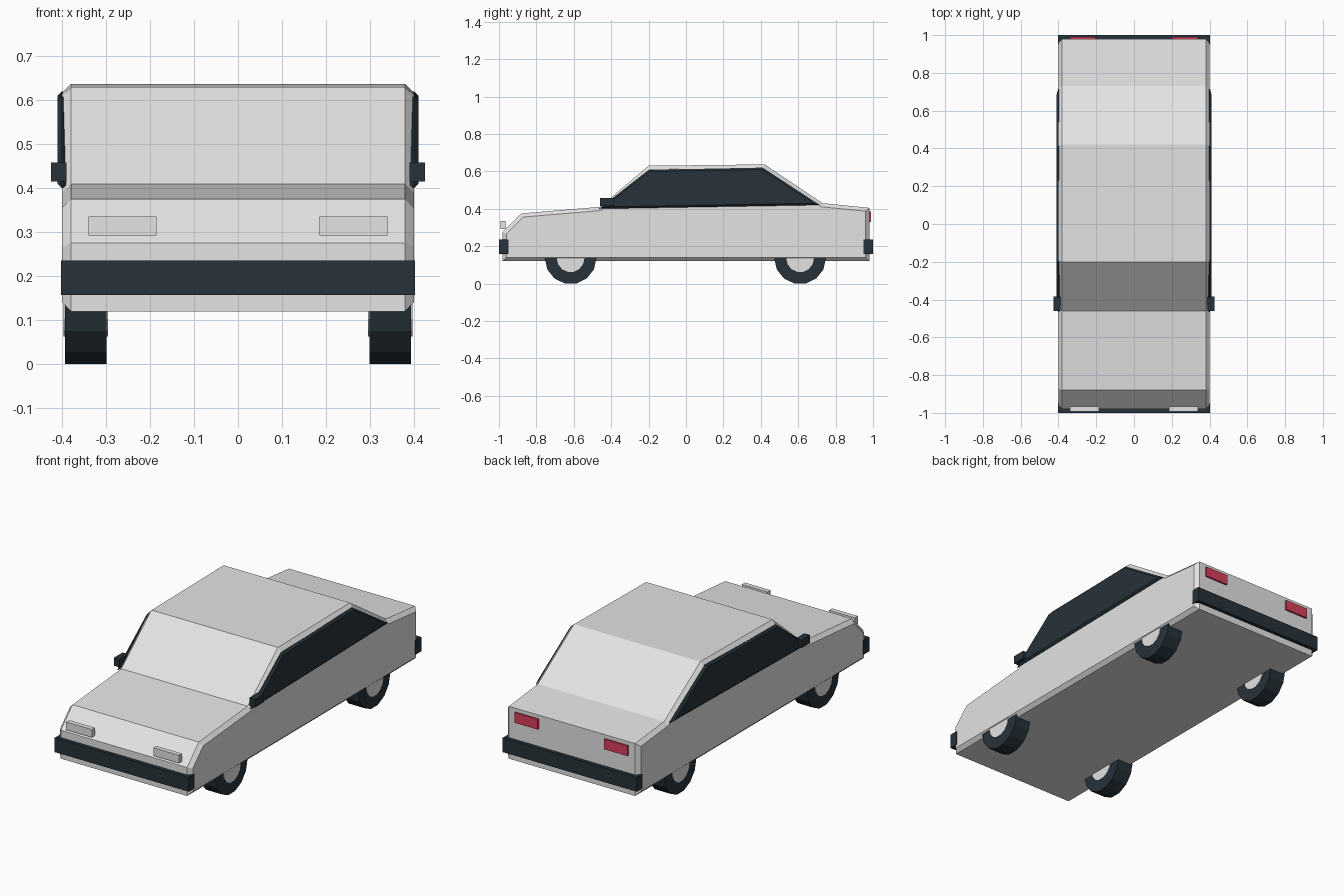
import bpy, bmesh, math
from mathutils import Matrix

cube = bpy.data.objects.get("Cube")
if cube:
    bpy.data.objects.remove(cube, do_unlink=True)


def material(name, rgb):
    m = bpy.data.materials.new(name)
    m.use_nodes = True
    m.diffuse_color = (*rgb, 1)
    m.node_tree.nodes["Principled BSDF"].inputs["Base Color"].default_value = (*rgb, 1)
    return m


PAINT = material("pale grey paint", (0.77, 0.77, 0.775))
DARK = material("blue black", (0.019, 0.032, 0.041))
RED = material("tail light red", (0.7, 0.05, 0.11))


def finish(bm, name, mat):
    bmesh.ops.recalc_face_normals(bm, faces=bm.faces)
    mesh = bpy.data.meshes.new(name)
    bm.to_mesh(mesh)
    bm.free()
    mesh.materials.append(mat)
    obj = bpy.data.objects.new(name, mesh)
    bpy.context.collection.objects.link(obj)
    return obj


def box(name, mat, x, y, z):
    """Box between the given (low, high) pairs."""
    bm = bmesh.new()
    size = [b - a for a, b in (x, y, z)]
    mid = [(a + b) / 2 for a, b in (x, y, z)]
    bmesh.ops.create_cube(bm, size=1, matrix=Matrix.Translation(mid) @ Matrix.Diagonal((*size, 1)))
    return finish(bm, name, mat)


def slab(name, mat, profile, x0, x1, bevel):
    """Side profile (y, z) stretched from x0 to x1, chamfered round both side faces."""
    bm = bmesh.new()
    face = bm.faces.new([bm.verts.new((x0, y, z)) for y, z in profile])
    new = bmesh.ops.extrude_face_region(bm, geom=[face])["geom"]
    for v in new:
        if isinstance(v, bmesh.types.BMVert):
            v.co.x = x1
    bmesh.ops.recalc_face_normals(bm, faces=bm.faces)
    rim = [e for e in bm.edges if abs(e.verts[0].co.x - e.verts[1].co.x) < 1e-5]
    bmesh.ops.bevel(bm, geom=rim, offset=bevel, segments=1, affect='EDGES')
    return finish(bm, name, mat)


def wheel_ring(name, mat, x, y, z, outer, inner, width):
    """Short cylinder along x, or a ring when inner is above zero."""
    bm = bmesh.new()
    sides = 14
    loops = []
    for r, side in ((outer, -1), (outer, 1), (inner, 1), (inner, -1)):
        loop = []
        for i in range(sides):
            a = (i + 0.5) * math.tau / sides
            loop.append(bm.verts.new((x + side * width / 2, y + r * math.sin(a), z - r * math.cos(a))))
        loops.append(loop)
    for k in range(4):
        a, b = loops[k], loops[(k + 1) % 4]
        for i in range(sides):
            j = (i + 1) % sides
            bm.faces.new((a[i], a[j], b[j], b[i]))
    return finish(bm, name, mat)


def disc(name, mat, x, y, z, r, width):
    bm = bmesh.new()
    bmesh.ops.create_cone(bm, cap_ends=True, segments=14, radius1=r, radius2=r, depth=width,
                          matrix=Matrix.Translation((x, y, z)) @ Matrix.Rotation(math.pi / 2, 4, 'Y'))
    return finish(bm, name, mat)


# Body shell
slab("body", PAINT, [(-0.98, 0.12), (-0.98, 0.275), (-0.88, 0.375), (-0.46, 0.41), (-0.2, 0.63),
                     (0.42, 0.637), (0.73, 0.43), (0.98, 0.405), (0.98, 0.12)], -0.4, 0.4, 0.02)

# Bumpers
box("front_bumper", DARK, (-0.403, 0.403), (-1, -0.95), (0.157, 0.235))
box("rear_bumper", DARK, (-0.403, 0.403), (0.95, 1), (0.157, 0.235))

window = [(-0.465, 0.4), (-0.2, 0.608), (0.41, 0.62), (0.715, 0.42)]
for label, s in (("left", 1), ("right", -1)):
    def span(a, b):
        return tuple(sorted((s * a, s * b)))

    # Side glass and door mirror
    slab(label + "_side_window", DARK, window, *span(0.388, 0.411), 0.01)
    box(label + "_mirror", DARK, span(0.39, 0.425), (-0.46, -0.385), (0.415, 0.458))
    # Lamps
    box(label + "_headlight", PAINT, span(0.185, 0.34), (-0.992, -0.966), (0.292, 0.335))
    box(label + "_tail_light", RED, span(0.2, 0.34), (0.97, 0.99), (0.33, 0.385))
    # Wheels
    for end, y in (("front", -0.617), ("rear", 0.61)):
        name = label + "_" + end
        wheel_ring(name + "_tyre", DARK, s * 0.346, y, 0.135, 0.138, 0.073, 0.094)
        disc(name + "_hub", PAINT, s * 0.346, y, 0.135, 0.074, 0.101)
